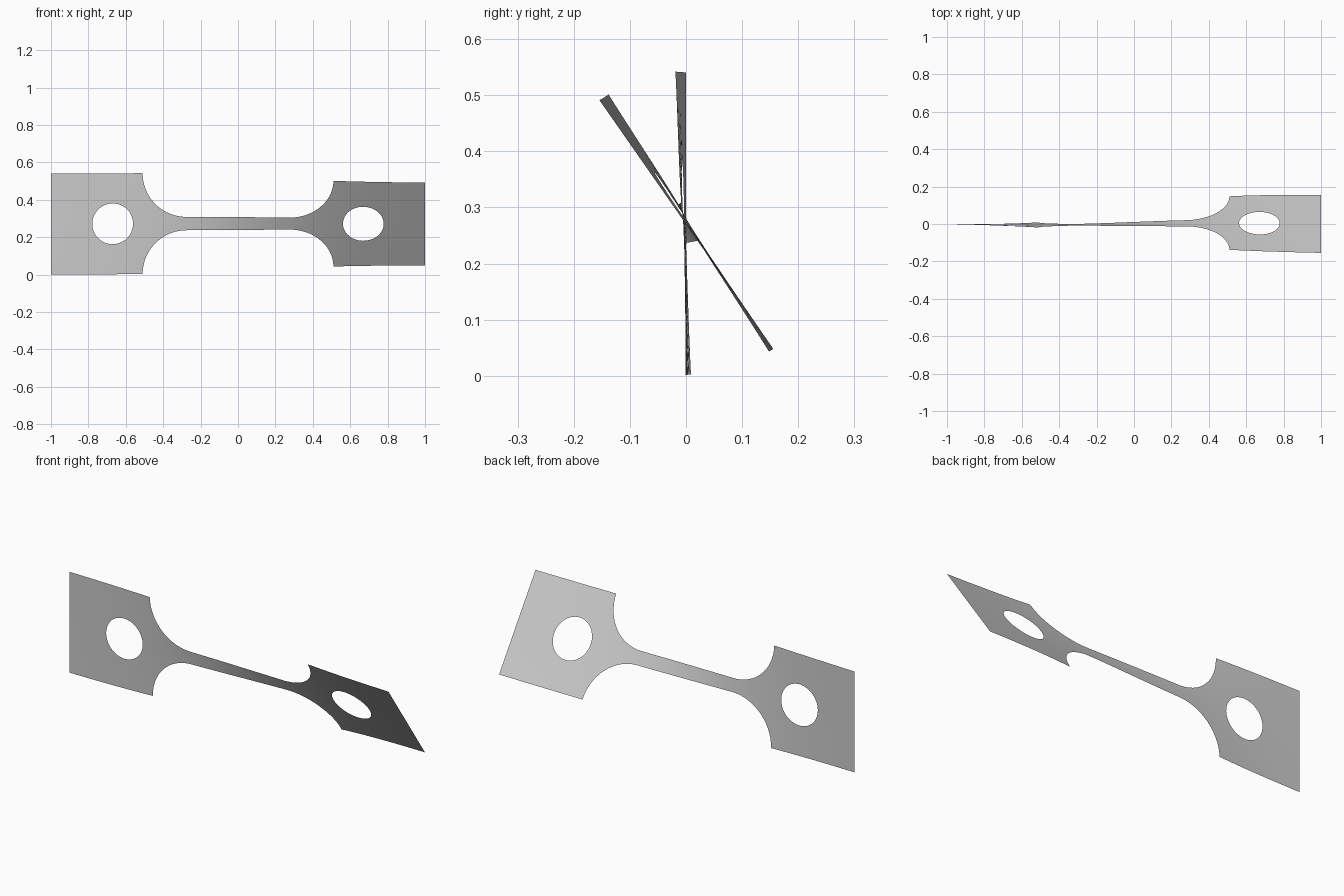
import bpy, bmesh, math

cube = bpy.data.objects.get("Cube")
if cube:
    bpy.data.objects.remove(cube, do_unlink=True)

HALF = 0.27          # half height of the end tabs
BAR = 0.036          # half height of the narrow bar
NECK = 0.51          # where a tab meets its fillet
FILLET = HALF - BAR
HOLE_X, HOLE_R = 0.67, 0.109
SIDE, RINGS = 16, 6  # steps per tab side, rings around a hole


def half_height(x):
    """Half height of the strip between the tabs, with quarter-round fillets."""
    d = abs(x) - (NECK - FILLET)
    if d <= 0:
        return BAR
    return HALF - math.sqrt(max(FILLET ** 2 - d * d, 0))


def twisted(x, h):
    """Place a flat point on the twisted sheet."""
    s = math.tanh(x / 0.45) / math.tanh(1 / 0.45)
    a = math.radians(17.45) * (1 + s)
    bow = 0.005 * math.sin(math.pi * x)
    return (x, bow - h * math.sin(a), HALF + 0.003 * (1 - x * x) + h * math.cos(a))


def add_grid(bm, rows):
    """Quads between consecutive rows of flat points."""
    verts = [[bm.verts.new(twisted(*p)) for p in row] for row in rows]
    for a, b in zip(verts, verts[1:]):
        for i in range(len(a) - 1):
            bm.faces.new((a[i], a[i + 1], b[i + 1], b[i]))


bm = bmesh.new()

# End tabs: rings running from the round hole out to the rectangle
corners = [(NECK, -HALF), (NECK, HALF), (1, HALF), (1, -HALF)]
outline = []
for (x0, h0), (x1, h1) in zip(corners, corners[1:] + corners[:1]):
    for i in range(SIDE):
        t = i / SIDE
        outline.append((x0 + (x1 - x0) * t, h0 + (h1 - h0) * t))
outline.append(outline[0])
for sign in (-1, 1):
    rows = []
    for k in range(RINGS + 1):
        t = k / RINGS
        row = []
        for x, h in outline:
            a = math.atan2(h, x - HOLE_X)
            cx, ch = HOLE_X + HOLE_R * math.cos(a), HOLE_R * math.sin(a)
            row.append((sign * (cx + (x - cx) * t), ch + (h - ch) * t))
        rows.append(row)
    add_grid(bm, rows)

# Bar and fillets: columns placed evenly along each arc and along the bar
arc = [NECK - FILLET + FILLET * math.sin(math.pi / 2 * i / 20) for i in range(21)]
inner = arc[0]
bar = [-inner + 2 * inner * i / 24 for i in range(1, 24)]
columns = [-x for x in reversed(arc)] + bar + arc
add_grid(bm, [[(x, half_height(x) * (2 * j / SIDE - 1)) for j in range(SIDE + 1)]
              for x in columns])

bmesh.ops.remove_doubles(bm, verts=bm.verts, dist=0.0005)
bmesh.ops.recalc_face_normals(bm, faces=bm.faces)
bm.faces.ensure_lookup_table()
if bm.faces[0].normal.y > 0:
    bmesh.ops.reverse_faces(bm, faces=bm.faces)

mesh = bpy.data.meshes.new("twisted_strip")
bm.to_mesh(mesh)
bm.free()
strip = bpy.data.objects.new("twisted_strip", mesh)
bpy.context.collection.objects.link(strip)
for p in mesh.polygons:
    p.use_smooth = True

# Plain grey metal
grey = bpy.data.materials.new("plain_grey")
grey.use_nodes = True
colour = (0.6, 0.6, 0.6, 1)
grey.diffuse_color = colour
grey.node_tree.nodes["Principled BSDF"].inputs["Base Color"].default_value = colour
mesh.materials.append(grey)
